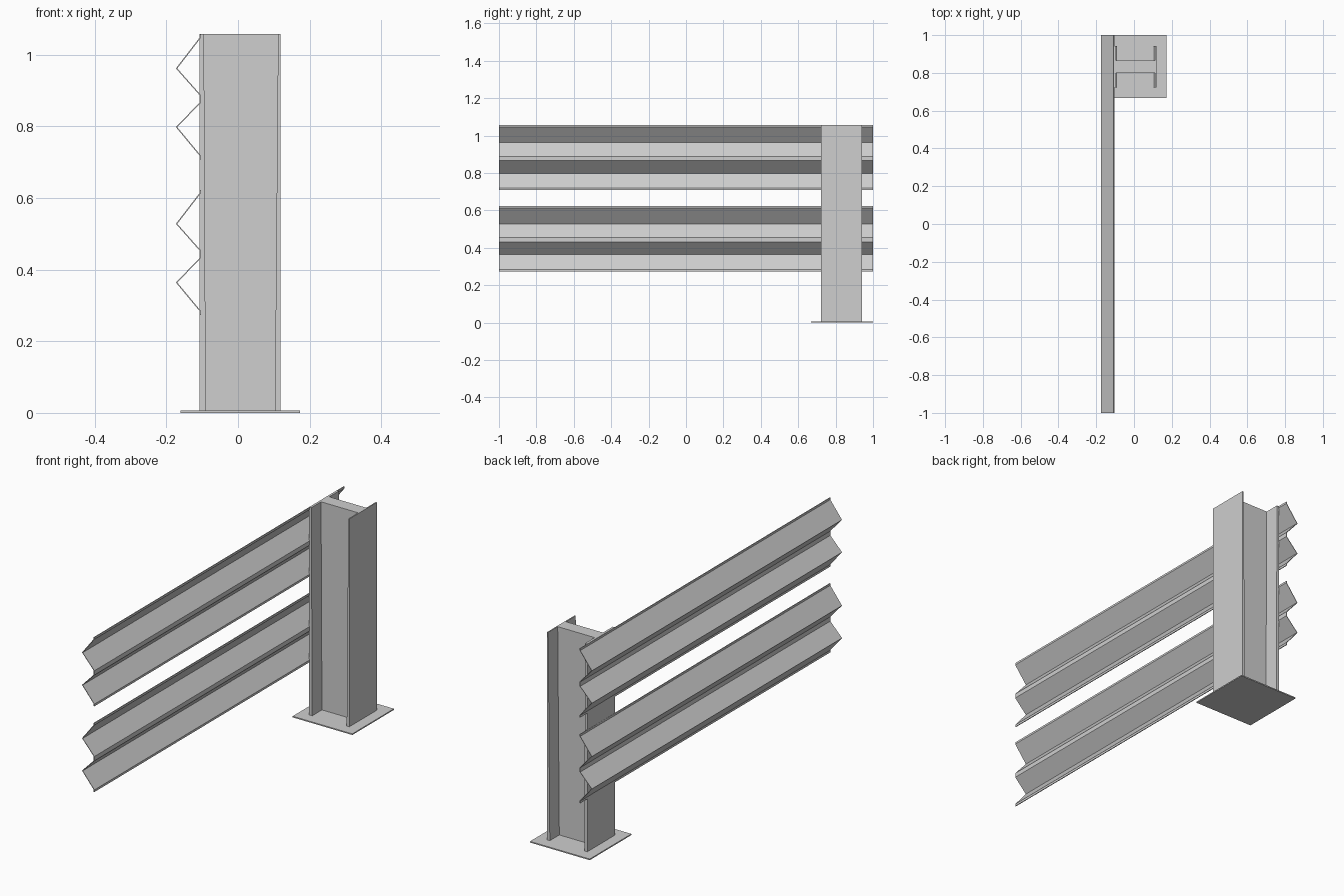
import bpy
import bmesh

if "Cube" in bpy.data.objects:
    bpy.data.objects.remove(bpy.data.objects["Cube"], do_unlink=True)

# Galvanised steel
steel = bpy.data.materials.new("galvanised_steel")
steel.use_nodes = True
colour = (0.62, 0.62, 0.62, 1)
steel.diffuse_color = colour
steel.node_tree.nodes["Principled BSDF"].inputs["Base Color"].default_value = colour


def loft(name, start, end):
    """Solid between two matching closed outlines of 3D points."""
    bm = bmesh.new()
    a = [bm.verts.new(p) for p in start]
    b = [bm.verts.new(p) for p in end]
    n = len(a)
    bm.faces.new(a)
    bm.faces.new(b[::-1])
    for i in range(n):
        j = (i + 1) % n
        bm.faces.new((a[i], b[i], b[j], a[j]))
    bmesh.ops.recalc_face_normals(bm, faces=bm.faces)
    mesh = bpy.data.meshes.new(name)
    bm.to_mesh(mesh)
    bm.free()
    mesh.materials.append(steel)
    obj = bpy.data.objects.new(name, mesh)
    bpy.context.collection.objects.link(obj)
    return obj


def rectangle(x0, x1, y0, y1, z):
    return [(x0, y0, z), (x1, y0, z), (x1, y1, z), (x0, y1, z)]


def h_section(inner_left, inner_right, z):
    """Outline of the post, with adjustable flange thickness."""
    left, right = -0.107, 0.118
    front, back = 0.722, 0.942
    web_front, web_back = 0.80, 0.866
    outline = [(left, front), (inner_left, front), (inner_left, web_front),
               (inner_right, web_front), (inner_right, front), (right, front),
               (right, back), (inner_right, back), (inner_right, web_back),
               (inner_left, web_back), (inner_left, back), (left, back)]
    return [(x, y, z) for x, y in outline]


# Base plate and post, whose flanges thin slightly towards the top
loft("base_plate", rectangle(-0.161, 0.173, 0.667, 1, 0),
     rectangle(-0.161, 0.173, 0.667, 1, 0.006))
loft("post", h_section(-0.09, 0.103, 0.003), h_section(-0.095, 0.112, 1.058))

# Corrugated rails: a folded sheet with lips at both edges
IN, OUT, SHEET = -0.108, -0.1735, 0.004
fold = [(IN, 1.057), (IN, 1.047), (OUT, 0.962), (IN, 0.888),
        (IN, 0.866), (OUT, 0.798), (IN, 0.719), (IN, 0.708)]
section = fold + [(x + SHEET, z) for x, z in reversed(fold)]

for name, drop in (("upper_rail", 0), ("lower_rail", 0.434)):
    loft(name, [(x, -1, z - drop) for x, z in section],
         [(x, 1, z - drop) for x, z in section])
